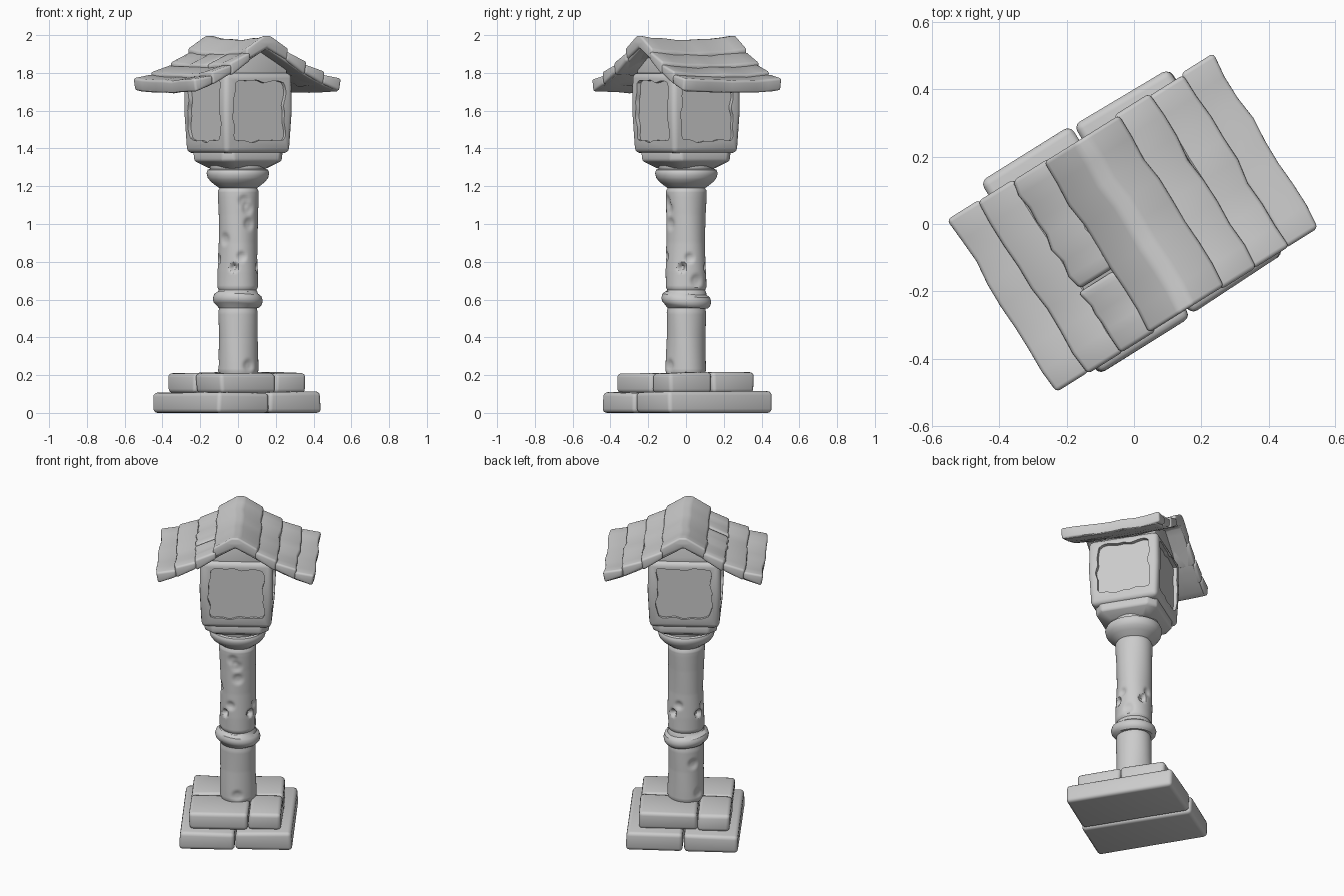
import bpy, bmesh, math, random
from mathutils import Vector

if "Cube" in bpy.data.objects:
    bpy.data.objects.remove(bpy.data.objects["Cube"])

random.seed(4)
TURN = math.radians(32)          # whole lantern is turned about z


def jit(a):
    return random.uniform(-a, a)


def make(name, verts, faces, bevel=0.0, segs=3):
    me = bpy.data.meshes.new(name)
    me.from_pydata([tuple(v) for v in verts], [], faces)
    bm = bmesh.new()
    bm.from_mesh(me)
    bmesh.ops.recalc_face_normals(bm, faces=bm.faces)
    bm.to_mesh(me)
    bm.free()
    ob = bpy.data.objects.new(name, me)
    bpy.context.collection.objects.link(ob)
    ob.rotation_euler.z = TURN
    if bevel:
        m = ob.modifiers.new("bevel", 'BEVEL')
        m.width, m.segments, m.limit_method = bevel, segs, 'ANGLE'
        m.angle_limit = math.radians(28)
    return ob


def loft(name, rings, bevel=0.0, cap=True):
    """Skin closed rings of equal length."""
    n = len(rings[0])
    verts = [p for r in rings for p in r]
    faces = [(k * n + i, k * n + (i + 1) % n, (k + 1) * n + (i + 1) % n, (k + 1) * n + i)
             for k in range(len(rings) - 1) for i in range(n)]
    if cap:
        faces += [tuple(range(n)), tuple(range((len(rings) - 1) * n, len(rings) * n))]
    return make(name, verts, faces, bevel)


def slab(name, u0, u1, v0, v1, z0, z1, bevel=0.022):
    j = 0.006
    rings = [[(u + jit(j), v + jit(j), z + (jit(j) if z == z1 else 0))
              for u, v in ((u0, v0), (u1, v0), (u1, v1), (u0, v1))] for z in (z0, z1)]
    return loft(name, rings, bevel)


def extrude_v(name, profile, v0, v1, n=8, bevel=0.012, wob=0.005, sag=0.0):
    """Run a (u, z) profile along the ridge direction with a little wobble."""
    rings = []
    for i in range(n + 1):
        v = v0 + (v1 - v0) * i / n
        du, dz = jit(wob), jit(wob * 0.5) - sag * (1 - (v / 0.3) ** 2)
        rings.append([(u + du, v, z + dz) for u, z in profile])
    return loft(name, rings, bevel)


# stepped stone base
slab("base_slab_left", -0.325, -0.002, -0.32, 0.345, 0, 0.11)
slab("base_slab_right", 0.002, 0.33, -0.315, 0.34, 0, 0.11)
for name, u0, u1, v0, v1 in (("step_front_left", -0.27, 0.07, -0.268, 0.0),
                             ("step_front_right", 0.073, 0.265, -0.262, 0.0),
                             ("step_back_left", -0.268, -0.08, 0.004, 0.275),
                             ("step_back_right", -0.077, 0.265, 0.004, 0.27)):
    slab(name, u0, u1, v0, v1, 0.105, 0.212)

# worn round pillar with rings, chips and hollows
profile = [(0.20, 0.10), (0.225, 0.107), (0.27, 0.106), (0.40, 0.102), (0.53, 0.104),
           (0.555, 0.10), (0.565, 0.115), (0.58, 0.128), (0.60, 0.132), (0.622, 0.125),
           (0.635, 0.108), (0.65, 0.10), (0.665, 0.107), (0.75, 0.107), (0.90, 0.102),
           (1.05, 0.104), (1.15, 0.108), (1.175, 0.108), (1.19, 0.099), (1.205, 0.12),
           (1.225, 0.145), (1.245, 0.16), (1.27, 0.166), (1.287, 0.160), (1.292, 0.146),
           (1.32, 0.15)]
dents = [(math.radians(-12 + 90 * k) - TURN, 0.77, 0.020, 0.028) for k in range(4)]
dents += [(math.radians(10 + 90 * k) - TURN, 0.83 + jit(0.02), 0.024, 0.012) for k in range(4)]
dents += [(jit(3.1), z, 0.03, 0.010) for z in (0.25, 0.26, 0.45, 0.70, 0.92, 1.0, 1.08, 1.12)]


def dented(r, a, z):
    for da, dz, size, depth in dents:
        d = (a - da + math.pi) % (2 * math.pi) - math.pi
        q = ((d * 0.105) ** 2 + (z - dz) ** 2) / size ** 2
        r -= depth * math.exp(-q * q)
    return r + 0.002 * math.sin(3 * a + 9 * z)


rings, N = [], 72
for (z0, r0), (z1, r1) in zip(profile, profile[1:]):
    steps = max(1, round((z1 - z0) / 0.01))
    for s in range(steps):
        t = s / steps
        z, r = z0 + (z1 - z0) * t, r0 + (r1 - r0) * t
        tilt = 0.012 if 0.56 < z < 0.64 else 0.0        # collar sits crooked
        ring = []
        for i in range(N):
            a = 2 * math.pi * i / N
            rr = dented(r, a, z)
            ring.append((rr * math.cos(a), rr * math.sin(a), z + tilt * math.cos(a + 2.6)))
        rings.append(ring)
loft("pillar", rings)


# square plinth with cut corners under the lantern box
def cut_square(z, h, c):
    return [(h, -c, z), (h, c, z), (c, h, z), (-c, h, z), (-h, c, z), (-h, -c, z),
            (-c, -h, z), (c, -h, z)]


loft("plinth", [cut_square(1.295, 0.125, 0.09), cut_square(1.335, 0.188, 0.14),
                cut_square(1.39, 0.190, 0.145)], 0.012)

# lantern box, slightly wider at the top
box = loft("lantern_box", [[(s * h, t * h, z) for s, t in ((-1, -1), (1, -1), (1, 1), (-1, 1))]
                           for z, h in ((1.375, 0.203), (1.60, 0.214), (1.80, 0.212))], 0.028)

# wavy window recesses cut into all four sides
cv, cf, M = [], [], 64
for k in range(4):
    base = len(cv)
    wave = [jit(3.1) for _ in range(2)]
    ang = k * math.pi / 2
    for depth in (0.19, 0.26):
        for i in range(M):
            a = 2 * math.pi * i / M
            c, s = math.cos(a), math.sin(a)
            m = (abs(c) ** 14 + abs(s) ** 14) ** (-1 / 14)
            w = 0.158 + 0.005 * math.sin(5 * a + wave[0]) + 0.004 * math.sin(11 * a + wave[1])
            x, z = w * m * c, 1.598 + w * m * s
            cv.append((x * math.cos(ang) + depth * math.sin(ang),
                       x * math.sin(ang) - depth * math.cos(ang), z))
    cf += [(base + i, base + (i + 1) % M, base + M + (i + 1) % M, base + M + i) for i in range(M)]
    cf += [tuple(base + i for i in range(M)), tuple(base + M + i for i in range(M))]
cutter = make("window_cutter", cv, cf)
cutter.hide_render = True
m = box.modifiers.new("windows", 'BOOLEAN')
m.operation, m.object, m.solver = 'DIFFERENCE', cutter, 'EXACT'

# gable filling under the roof
extrude_v("gable", [(-0.19, 1.77), (0.19, 1.77), (0.19, 1.83), (0, 1.935), (-0.19, 1.83)],
          -0.19, 0.19, 1, 0.01, 0)

# roof curve
KEYS = [(0, 2.0), (0.13, 1.925), (0.245, 1.855), (0.36, 1.803), (0.465, 1.768)]


def roof_z(u):
    u = abs(u)
    for (a, za), (b, zb) in zip(KEYS, KEYS[1:]):
        if u <= b or b == KEYS[-1][0]:
            return za + (zb - za) * (u - a) / (b - a)


# smooth underside sheet
us = [-0.45 + 0.9 * i / 20 for i in range(21)]
extrude_v("roof_underside", [(u, roof_z(u) - 0.035) for u in us]
          + [(u, roof_z(u) - 0.072) for u in reversed(us)], -0.288, 0.288, 6, 0.012, 0.002, 0.01)

# ridge cap
extrude_v("roof_ridge", [(-0.132, 1.928), (-0.06, 1.972), (-0.022, 1.996), (0.022, 1.996),
                         (0.06, 1.972), (0.132, 1.928), (0.128, 1.866), (0, 1.932),
                         (-0.128, 1.866)], -0.298, 0.298, 8, 0.012, 0.005, 0.02)

# overlapping roof planks on both slopes
for side, label in ((-1, "left"), (1, "right")):
    for k in range(1, 4):
        u0, u1 = KEYS[k][0] - 0.012, KEYS[k + 1][0]
        prof = [(side * u0, roof_z(u0) - 0.018), (side * u1, roof_z(u1) + 0.002),
                (side * (u1 - 0.012), roof_z(u1) - 0.066), (side * u0, roof_z(u0) - 0.066)]
        parts = [(-0.302, -0.082), (-0.078, 0.30)] if (side, k) == (-1, 1) else [(-0.302, 0.302)]
        for i, (v0, v1) in enumerate(parts):
            extrude_v(f"roof_plank_{label}_{k}_{i}", prof, v0 + jit(0.004), v1 + jit(0.004),
                      8, 0.013, 0.007, 0.012)

# bake the modifiers, drop the cutter and shade smooth with crisp edges
bpy.ops.object.select_all(action='SELECT')
bpy.context.view_layer.objects.active = box
bpy.ops.object.convert(target='MESH')
bpy.data.objects.remove(cutter)
bpy.ops.object.shade_smooth_by_angle(angle=math.radians(35))
